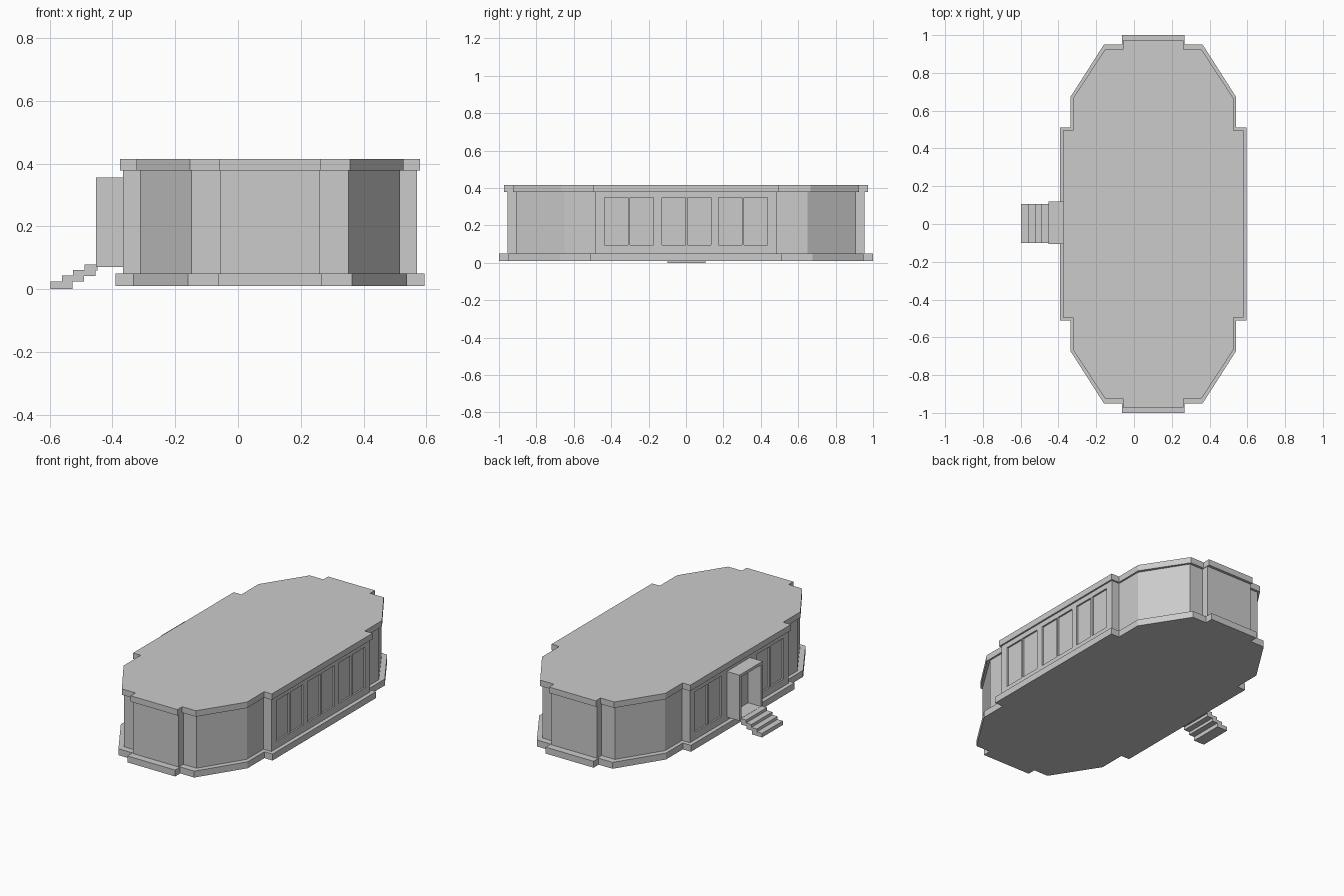
import bpy
import bmesh
from mathutils import Matrix

cube = bpy.data.objects.get("Cube")
if cube:
    bpy.data.objects.remove(cube, do_unlink=True)

# Single plain grey
grey = bpy.data.materials.new("light_grey")
grey.use_nodes = True
grey.diffuse_color = (0.6, 0.6, 0.6, 1)
grey.node_tree.nodes["Principled BSDF"].inputs["Base Color"].default_value = (0.6, 0.6, 0.6, 1)

CX = 0.102  # centre line of the building


def finish(name, bm):
    bmesh.ops.recalc_face_normals(bm, faces=bm.faces)
    mesh = bpy.data.meshes.new(name)
    bm.to_mesh(mesh)
    bm.free()
    mesh.materials.append(grey)
    obj = bpy.data.objects.new(name, mesh)
    bpy.context.collection.objects.link(obj)
    return obj


def boxes(name, spans):
    """One object made of boxes, each given as (x0, x1, y0, y1, z0, z1)."""
    bm = bmesh.new()
    for x0, x1, y0, y1, z0, z1 in spans:
        place = Matrix.Translation(((x0 + x1) / 2, (y0 + y1) / 2, (z0 + z1) / 2))
        size = Matrix.Diagonal((x1 - x0, y1 - y0, z1 - z0, 1))
        bmesh.ops.create_cube(bm, size=1, matrix=place @ size)
    return finish(name, bm)


def prism(name, profile, z0, z1):
    """Extrude a floor outline given by one face-down quarter of it."""
    bm = bmesh.new()
    quarter = [bm.verts.new((CX + sx * x, sy * y, z0))
               for sx, sy, step in ((1, 1, 1), (-1, 1, -1), (-1, -1, 1), (1, -1, -1))
               for x, y in profile[::step]]
    face = bm.faces.new(quarter)
    side = bmesh.ops.extrude_face_region(bm, geom=[face], use_keep_orig=True)
    top = [v for v in side["geom"] if isinstance(v, bmesh.types.BMVert)]
    bmesh.ops.translate(bm, verts=top, vec=(0, 0, z1 - z0))
    return finish(name, bm)


def outline(xs, ys):
    """Side bay, shoulder, chamfer and end bay from four half-widths and lengths."""
    (side, shoulder, chamfer, end), (bay, corner, back, tip) = xs, ys
    return [(side, bay), (shoulder, bay), (shoulder, corner),
            (chamfer, back), (end, back), (end, tip)]


# Plinth, walls and roof slab
prism("base_plinth", outline((0.493, 0.437, 0.261, 0.165), (0.51, 0.675, 0.95, 1.0)), 0.01, 0.05)
walls = prism("walls", outline((0.468, 0.414, 0.25, 0.158), (0.485, 0.65, 0.91, 0.955)), 0.05, 0.378)
prism("roof_slab", outline((0.478, 0.425, 0.255, 0.161), (0.495, 0.665, 0.925, 0.972)), 0.378, 0.415)

# Recessed windows: three pairs on the left, two pairs beside the entrance
recesses = []
for middle in (-0.305, 0.003, 0.305):
    for y0, y1 in ((-0.131, -0.006), (0.006, 0.131)):
        for sx in (1, -1):
            if sx < 0 and abs(middle) < 0.1:
                continue
            xs = sorted((CX + sx * 0.458, CX + sx * 0.5))
            recesses.append((*xs, middle + y0, middle + y1, 0.095, 0.348))
cutter = boxes("window_cutter", recesses)
cutter.hide_render = True
cut = walls.modifiers.new("windows", "BOOLEAN")
cut.operation = "DIFFERENCE"
cut.solver = "EXACT"
cut.object = cutter
bpy.context.view_layer.objects.active = walls
bpy.ops.object.modifier_apply(modifier=cut.name)
bpy.data.objects.remove(cutter, do_unlink=True)

# Entrance porch: open box with side walls, roof and floor
X0, X1, Y0, Y1, Z0, Z1, T = -0.453, -0.36, -0.107, 0.12, 0.07, 0.355, 0.018
boxes("entrance_porch", [
    (X0, X1, Y0, Y0 + T, Z0, Z1),
    (X0, X1, Y1 - T, Y1, Z0, Z1),
    (X0, X1, Y0 + T, Y1 - T, Z1 - T, Z1),
    (X0, X1, Y0 + T, Y1 - T, Z0, Z0 + 0.01),
])

# Entrance steps: overlapping treads
treads = []
for i in range(4):
    x = -0.598 + i * 0.0365
    treads.append((x, min(x + 0.071, -0.447), -0.1, 0.105,
                   max(0, 0.006 + i * 0.018), 0.025 + i * 0.018))
treads[0] = (*treads[0][:4], 0, 0.025)
boxes("entrance_steps", treads)
